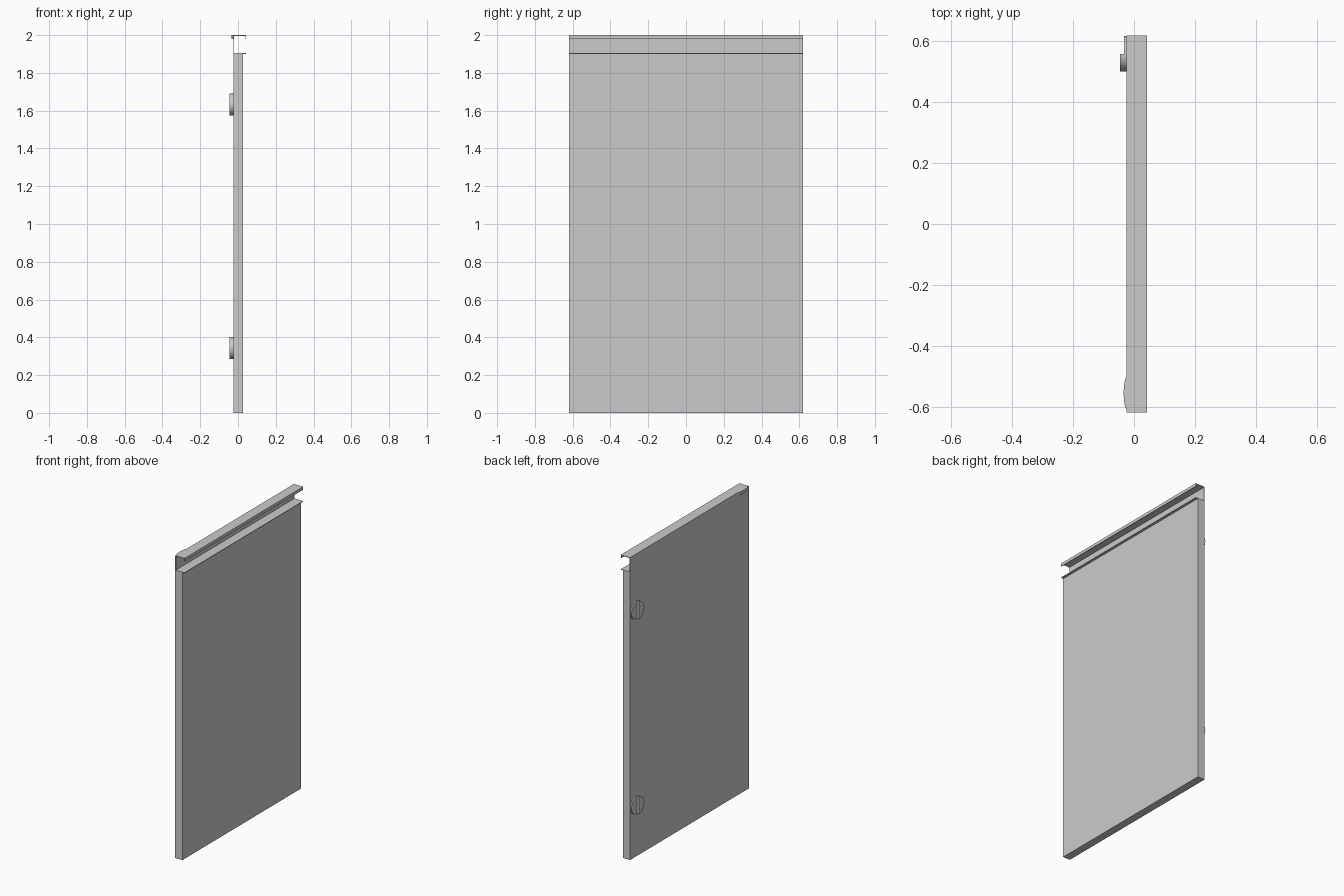
import bpy
import bmesh
import math

cube = bpy.data.objects.get("Cube")
if cube:
    bpy.data.objects.remove(cube, do_unlink=True)

grey = bpy.data.materials.new("light_grey")
grey.use_nodes = True
grey.diffuse_color = (0.6, 0.6, 0.6, 1)
grey.node_tree.nodes["Principled BSDF"].inputs["Base Color"].default_value = (0.6, 0.6, 0.6, 1)

HALF = 0.62      # half the panel width
BACK = -0.025    # rear surface of the panel
FRONT = 0.027
LIP = 0.043
TOP = 1.905      # top of the panel below the finger groove
T = 0.004        # sheet thickness


def prism(name, points, offset, smooth=False):
    """Extrude a closed 3D outline by an offset vector."""
    bm = bmesh.new()
    face = bm.faces.new([bm.verts.new(p) for p in points])
    result = bmesh.ops.extrude_face_region(bm, geom=[face])
    verts = [g for g in result["geom"] if isinstance(g, bmesh.types.BMVert)]
    bmesh.ops.translate(bm, verts=verts, vec=offset)
    bmesh.ops.recalc_face_normals(bm, faces=bm.faces)
    mesh = bpy.data.meshes.new(name)
    bm.to_mesh(mesh)
    bm.free()
    mesh.materials.append(grey)
    obj = bpy.data.objects.new(name, mesh)
    bpy.context.collection.objects.link(obj)
    if smooth:
        bpy.ops.object.select_all(action="DESELECT")
        obj.select_set(True)
        bpy.context.view_layer.objects.active = obj
        bpy.ops.object.shade_smooth_by_angle(angle=math.radians(30))
    return obj


def along_y(name, profile):
    return prism(name, [(x, -HALF, z) for x, z in profile], (0, 2 * HALF, 0))


# Panel with a thin lip along its top front edge
along_y("door_panel", [(BACK, 0), (FRONT, 0), (FRONT, TOP - T),
                       (LIP, TOP - T), (LIP, TOP), (BACK, TOP)])

# Bent sheet above it: rear wall, top and short hanging front lip
along_y("grip_channel", [(BACK, TOP), (BACK + T, TOP), (BACK + T, 2 - T),
                         (LIP - T, 2 - T), (LIP - T, 1.98), (LIP, 1.98),
                         (LIP, 2), (BACK, 2)])

# Rounded latch bump at the rear top edge
bump = [(BACK - 0.009 * math.sin(math.pi * i / 12) ** 0.6,
         -0.61 + 0.11 * i / 12, 1.98) for i in range(13)]
prism("latch_bump", bump, (0, 0, 0.02), smooth=True)


def half_disc(name, z, side, depth):
    """Half of a round hinge cap; side is the y direction it bulges to."""
    radius, centre = 0.058, 0.559
    outline = []
    for i in range(25):
        a = math.pi * i / 24
        outline.append((BACK, centre + side * radius * math.sin(a),
                        z + radius * math.cos(a)))
    prism(name, outline, (-depth, 0, 0), smooth=True)


# Round hinge caps, one half raised above the other
for label, z in (("upper", 1.632), ("lower", 0.343)):
    half_disc(label + "_hinge_raised_half", z, -1, 0.021)
    half_disc(label + "_hinge_low_half", z, 1, 0.008)
